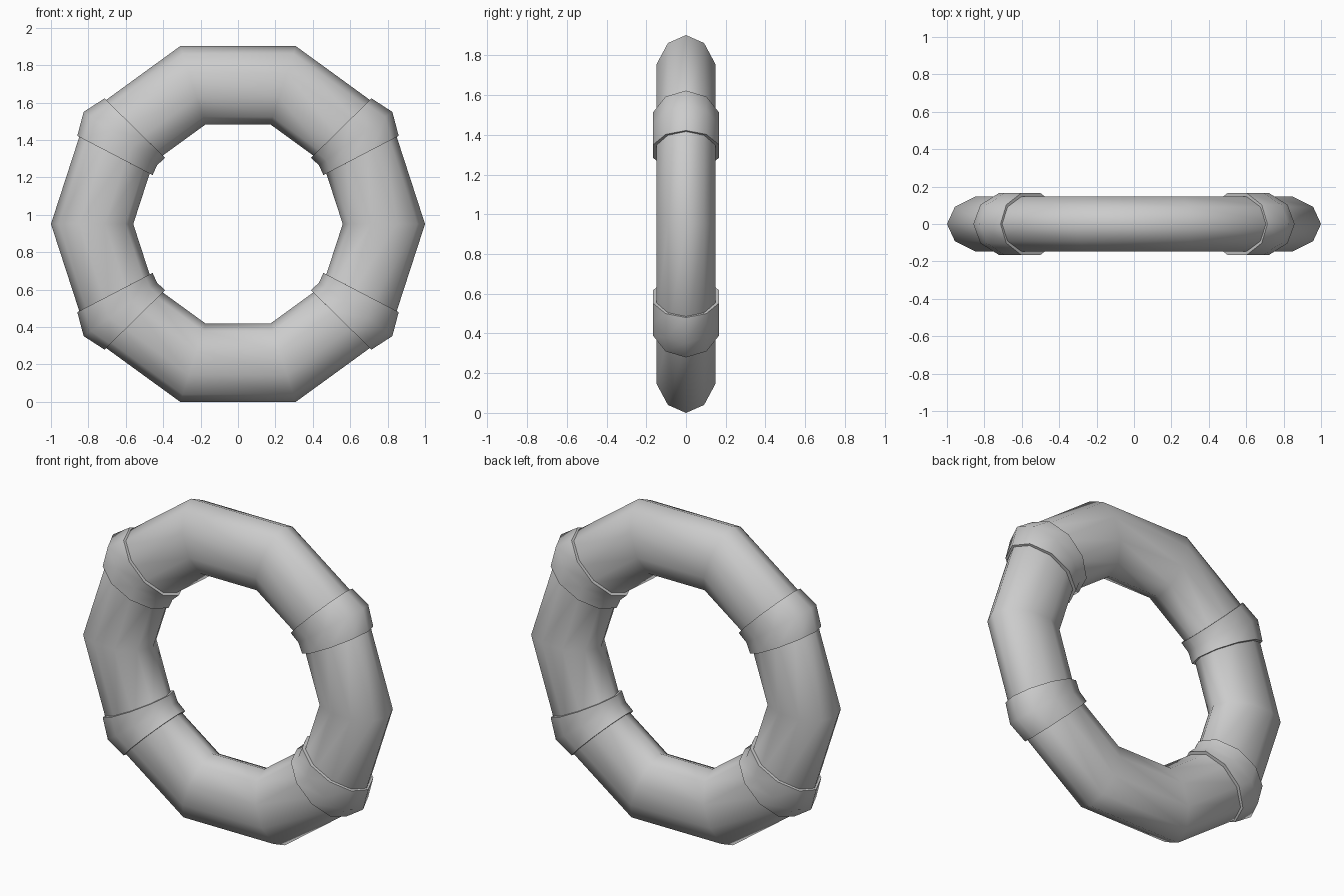
import bpy, bmesh
from math import sin, cos, radians, pi
from mathutils import Vector

if "Cube" in bpy.data.objects:
    bpy.data.objects.remove(bpy.data.objects["Cube"])

SIDES = 10
CENTRE = Vector((0, 0, 0.951))


def section(angle, mid, half, depth, w_mid=0.0, w_half=0.0):
    """Oval cross-section across the ring; w shifts it along the tangent."""
    u = Vector((cos(angle), 0, sin(angle)))
    t = Vector((-sin(angle), 0, cos(angle)))
    pts = []
    for i in range(SIDES):
        p = 2 * pi * i / SIDES
        pts.append(CENTRE + u * (mid + half * cos(p))
                   + t * (w_mid + w_half * cos(p))
                   + Vector((0, depth * sin(p), 0)))
    return pts


def loft(name, sections, closed):
    bm = bmesh.new()
    rows = [[bm.verts.new(p) for p in s] for s in sections]
    pairs = list(zip(rows, rows[1:]))
    if closed:
        pairs.append((rows[-1], rows[0]))
    for a, b in pairs:
        for i in range(SIDES):
            j = (i + 1) % SIDES
            bm.faces.new((a[i], a[j], b[j], b[i]))
    bmesh.ops.recalc_face_normals(bm, faces=bm.faces)
    mesh = bpy.data.meshes.new(name)
    bm.to_mesh(mesh)
    bm.free()
    obj = bpy.data.objects.new(name, mesh)
    bpy.context.collection.objects.link(obj)
    bpy.ops.object.select_all(action='DESELECT')
    obj.select_set(True)
    bpy.context.view_layer.objects.active = obj
    bpy.ops.object.shade_smooth_by_angle(angle=radians(60))
    return obj


# Ten-sided ring tube
loft("float_ring",
     [section(2 * pi * k / 10, 0.78, 0.22, 0.155) for k in range(10)], True)

# Four raised bands, each wrapping one corner of the ring
for name, deg in (("band_upper_right", 36), ("band_upper_left", 144),
                  ("band_lower_left", 216), ("band_lower_right", 324)):
    a = radians(deg)
    loft(name, [
        section(a, 0.7475, 0.208, 0.150, -0.0905, -0.031),
        section(a, 0.7475, 0.2245, 0.175, -0.0905, -0.0335),
        section(a, 0.7775, 0.2425, 0.175),
        section(a, 0.7475, 0.2245, 0.175, 0.0905, 0.0335),
        section(a, 0.7475, 0.208, 0.150, 0.0905, 0.031),
    ], False)
